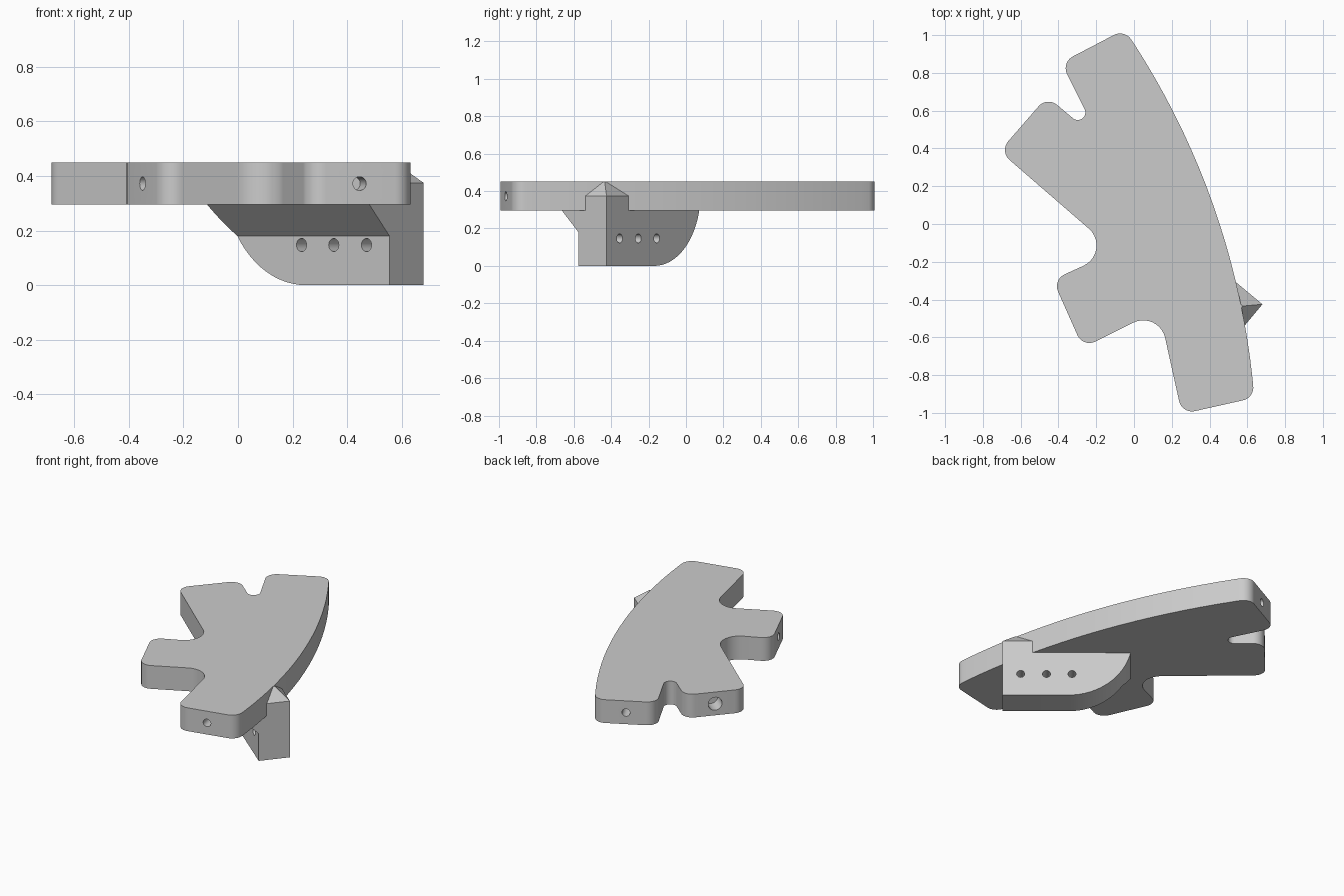
import bpy
import bmesh
import math
from mathutils import Vector, Matrix

cube = bpy.data.objects.get("Cube")
if cube:
    bpy.data.objects.remove(cube, do_unlink=True)

GREY = (0.6, 0.6, 0.6, 1)
grey = bpy.data.materials.new("plain_grey")
grey.use_nodes = True
grey.diffuse_color = GREY
grey.node_tree.nodes["Principled BSDF"].inputs["Base Color"].default_value = GREY

LOW, TOP = 0.295, 0.45          # plate underside and top
HOLE_Z = 0.372


def make_object(name, bm):
    bmesh.ops.recalc_face_normals(bm, faces=bm.faces)
    mesh = bpy.data.meshes.new(name)
    bm.to_mesh(mesh)
    bm.free()
    mesh.materials.append(grey)
    obj = bpy.data.objects.new(name, mesh)
    bpy.context.collection.objects.link(obj)
    return obj


def loft(bm, rings):
    """Closed solid through rings with equal point counts."""
    rows = [[bm.verts.new(p) for p in ring] for ring in rings]
    n = len(rows[0])
    for a, b in zip(rows, rows[1:]):
        for i in range(n):
            j = (i + 1) % n
            bm.faces.new((a[i], a[j], b[j], b[i]))
    bm.faces.new(rows[0][::-1])
    bm.faces.new(rows[-1])


def arc(centre, first, last, r, steps):
    """Points on a circle from the direction of first to that of last."""
    v1, v2 = (first - centre).normalized(), (last - centre).normalized()
    return [centre + v1.slerp(v2, k / steps).normalized() * r for k in range(steps + 1)]


def fillet(before, corner, after, r):
    """Points of a round of radius r at a corner."""
    if r == 0:
        return [corner]
    da, db = (before - corner).normalized(), (after - corner).normalized()
    half = da.angle(db) / 2
    centre = corner + (da + db).normalized() * r / math.sin(half)
    reach = r / math.tan(half)
    return arc(centre, corner + da * reach, corner + db * reach, r, 10)


def add_drill(bm, point, axis, radius, length):
    turn = axis.to_track_quat('Z', 'Y').to_matrix().to_4x4()
    bmesh.ops.create_cone(bm, cap_ends=True, segments=32, radius1=radius, radius2=radius,
                          depth=length, matrix=Matrix.Translation(point) @ turn)


def cut(obj, drills):
    """Subtract the drills and bake the result."""
    cutter = make_object("drill_cutter", drills)
    cutter.hide_render = True
    mod = obj.modifiers.new("holes", 'BOOLEAN')
    mod.operation = 'DIFFERENCE'
    mod.solver = 'EXACT'
    mod.object = cutter
    graph = bpy.context.evaluated_depsgraph_get()
    mesh = bpy.data.meshes.new_from_object(obj.evaluated_get(graph))
    obj.modifiers.clear()
    obj.data = mesh
    bpy.data.objects.remove(cutter, do_unlink=True)


# Plate outline: sharp corners with their rounding radii
R, BIG = 0.07, 0.118
corners = [
    (-0.05, 1.03, R), (-0.385, 0.855, R), (-0.175, 0.435, 0.04), (-0.46, 0.675, R),
    (-0.712, 0.385, R), (-0.10, -0.145, BIG), (-0.43, -0.295, R), (-0.27, -0.655, R),
    (0.132, -0.455, BIG), (0.254, -1.006, R), (0.637, -0.92, R),
]
path = [(Vector((x, y, 0)), r) for x, y, r in corners]

# Long bowed edge from the last corner back to the first
start, end = path[-1][0], path[0][0]
chord = end - start
side = Vector((chord.y, -chord.x, 0)).normalized()
sag = 0.134
bow = ((chord.length / 2) ** 2 + sag ** 2) / (2 * sag)
centre = (start + end) / 2 + side * (sag - bow)
path += [(p, 0) for p in arc(centre, start, end, bow, 20)[1:-1]]

outline = []
for i, (p, r) in enumerate(path):
    outline += fillet(path[i - 1][0], p, path[(i + 1) % len(path)][0], r)

bm = bmesh.new()
loft(bm, [[p + Vector((0, 0, z)) for p in outline] for z in (LOW, TOP)])
plate = make_object("lobed_plate", bm)

# Blind holes in the middle of each lobe end
drills = bmesh.new()
for i, hole_r in ((0, 0.025), (3, 0.043), (6, 0.025), (9, 0.025)):
    a, b = path[i][0], path[i + 1][0]
    along = (b - a).normalized()
    outward = Vector((along.y, -along.x, 0))
    add_drill(drills, (a + b) / 2 + Vector((0, 0, HOLE_Z)), outward, hole_r, 0.2)
cut(plate, drills)

# Bracket frame: s runs along the wall, t through its thickness
ORIGIN = Vector((0.68, -0.425, 0))
ALONG = Vector((-0.768, 0.64, 0))
ACROSS = Vector((-0.64, -0.768, 0))
THICK, FLARE_Z, CURVE = 0.195, 0.18, 0.385


def wall_point(s, t, z):
    return ORIGIN + ALONG * s + ACROSS * t + Vector((0, 0, z))


# Hanging wall with a rounded far end and a flared top
angle_mid = math.acos(1 - FLARE_Z / CURVE)
angle_top = math.acos(1 - (LOW + 0.002) / CURVE)
angles = [angle_mid * k / 12 for k in range(13)]
angles += [angle_mid + (angle_top - angle_mid) * k / 6 for k in range(1, 7)]
rings = []
for a in angles:
    z = CURVE * (1 - math.cos(a))
    s = 0.4 + CURVE * math.sin(a)
    t = THICK + max(0, z - FLARE_Z)
    rings.append([wall_point(0, 0, z), wall_point(s, 0, z),
                  wall_point(s, t, z), wall_point(0, t, z)])
bm = bmesh.new()
loft(bm, rings)
wall = make_object("bracket_wall", bm)

# Three through holes in the wall
drills = bmesh.new()
for s in (0.11, 0.266, 0.42):
    add_drill(drills, wall_point(s, THICK / 2, 0.147), ACROSS, 0.024, 0.5)
cut(wall, drills)

# Bracket corner rising past the plate edge, with a hipped top
bm = bmesh.new()
loft(bm, [[wall_point(i, i, z), wall_point(0.25, i, z),
           wall_point(0.25, THICK, z), wall_point(i, THICK, z)]
          for i, z in ((0, LOW), (0, 0.375), (0.074, TOP - 0.001))])
corner_block = make_object("bracket_corner", bm)

# Smooth the rounds, keep the edges crisp
for obj in (plate, wall, corner_block):
    bpy.ops.object.select_all(action='DESELECT')
    obj.select_set(True)
    bpy.context.view_layer.objects.active = obj
    bpy.ops.object.shade_smooth_by_angle(angle=math.radians(25))
